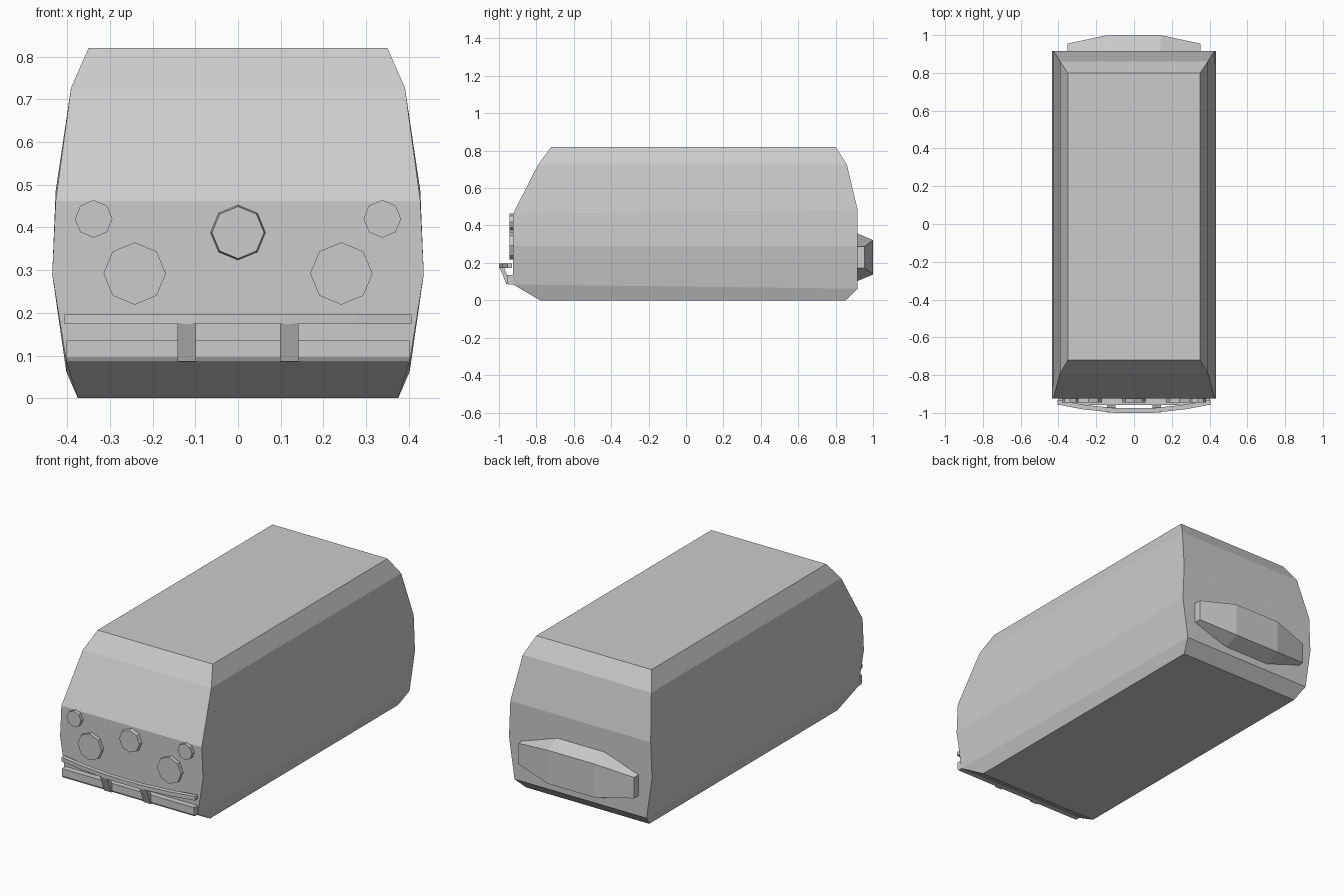
import bpy, bmesh, math

if "Cube" in bpy.data.objects:
    bpy.data.objects.remove(bpy.data.objects["Cube"])


def loft(name, rings):
    """Skin equal-sized closed rings and cap both ends, flat shaded."""
    bm = bmesh.new()
    loops = [[bm.verts.new(p) for p in r] for r in rings]
    n = len(loops[0])
    for a, b in zip(loops, loops[1:]):
        for i in range(n):
            j = (i + 1) % n
            bm.faces.new((a[i], a[j], b[j], b[i]))
    bm.faces.new(loops[0])
    bm.faces.new(loops[-1])
    bmesh.ops.recalc_face_normals(bm, faces=bm.faces)
    me = bpy.data.meshes.new(name)
    bm.to_mesh(me)
    bm.free()
    ob = bpy.data.objects.new(name, me)
    bpy.context.collection.objects.link(ob)
    return ob


def disc(name, x, z, r_back, r_front, y_front):
    """Octagonal plate standing out of the nose."""
    def ring(r, y):
        return [(x + r * math.sin(k * math.pi / 4), y,
                 z + r * math.cos(k * math.pi / 4)) for k in range(8)]
    return loft(name, [ring(r_back, -0.91), ring(r_front, y_front)])


# Van shell: half width, front y, front z, back y, back z at each level
levels = [(0.375, -0.78, 0.0, 0.855, 0.0),
          (0.402, -0.925, 0.085, 0.917, 0.062),
          (0.435, -0.925, 0.29, 0.917, 0.29),
          (0.427, -0.925, 0.462, 0.917, 0.485),
          (0.391, -0.79, 0.727, 0.86, 0.727),
          (0.35, -0.72, 0.82, 0.80, 0.82)]
loft("body_shell", [[(-w, yf, zf), (w, yf, zf), (w, yb, zb), (-w, yb, zb)]
                    for w, yf, zf, yb, zb in levels])

# Rear engine box: x, outer y, base z range, outer z range
engine = []
for x in (-0.352, -0.14, 0.14, 0.352):
    if abs(x) > 0.2:
        y, b0, b1, o0, o1 = 0.955, 0.172, 0.287, 0.172, 0.287
    else:
        y, b0, b1, o0, o1 = 1.0, 0.10, 0.36, 0.138, 0.322
    engine.append([(x, 0.91, b0), (x, y, o0), (x, y, o1), (x, 0.91, b1)])
loft("rear_engine_box", engine)

# Front lights and round badge plate
for side, s in (("left", -1), ("right", 1)):
    disc("headlight_" + side, s * 0.242, 0.292, 0.073, 0.073, -0.945)
    disc("indicator_" + side, s * 0.338, 0.42, 0.044, 0.044, -0.945)
    # Slanted bracket joining both bumper bars
    loft("bumper_bracket_" + side,
         [[(s * 0.12 + dx, -0.94, 0.086), (s * 0.12 + dx, -0.96, 0.086),
           (s * 0.12 + dx, -0.997, 0.176), (s * 0.12 + dx, -0.972, 0.176)]
          for dx in (-0.022, 0.022)])
disc("nose_plate", 0, 0.388, 0.067, 0.061, -0.945)

# Lower bumper strip
loft("lower_bumper", [[(x, -0.92, 0.085), (x, -0.95, 0.085), (x, -0.957, 0.097),
                       (x, -0.957, 0.135), (x, -0.92, 0.135)] for x in (-0.402, 0.402)])

# Upper bumper bar, swept back at both ends
loft("upper_bumper", [[(x, y, 0.174), (x, y - 0.025, 0.174),
                       (x, y - 0.025, 0.196), (x, y, 0.196)]
                      for x, y in ((-0.406, -0.93), (-0.28, -0.955), (-0.1, -0.975),
                                   (0.1, -0.975), (0.28, -0.955), (0.406, -0.93))])
